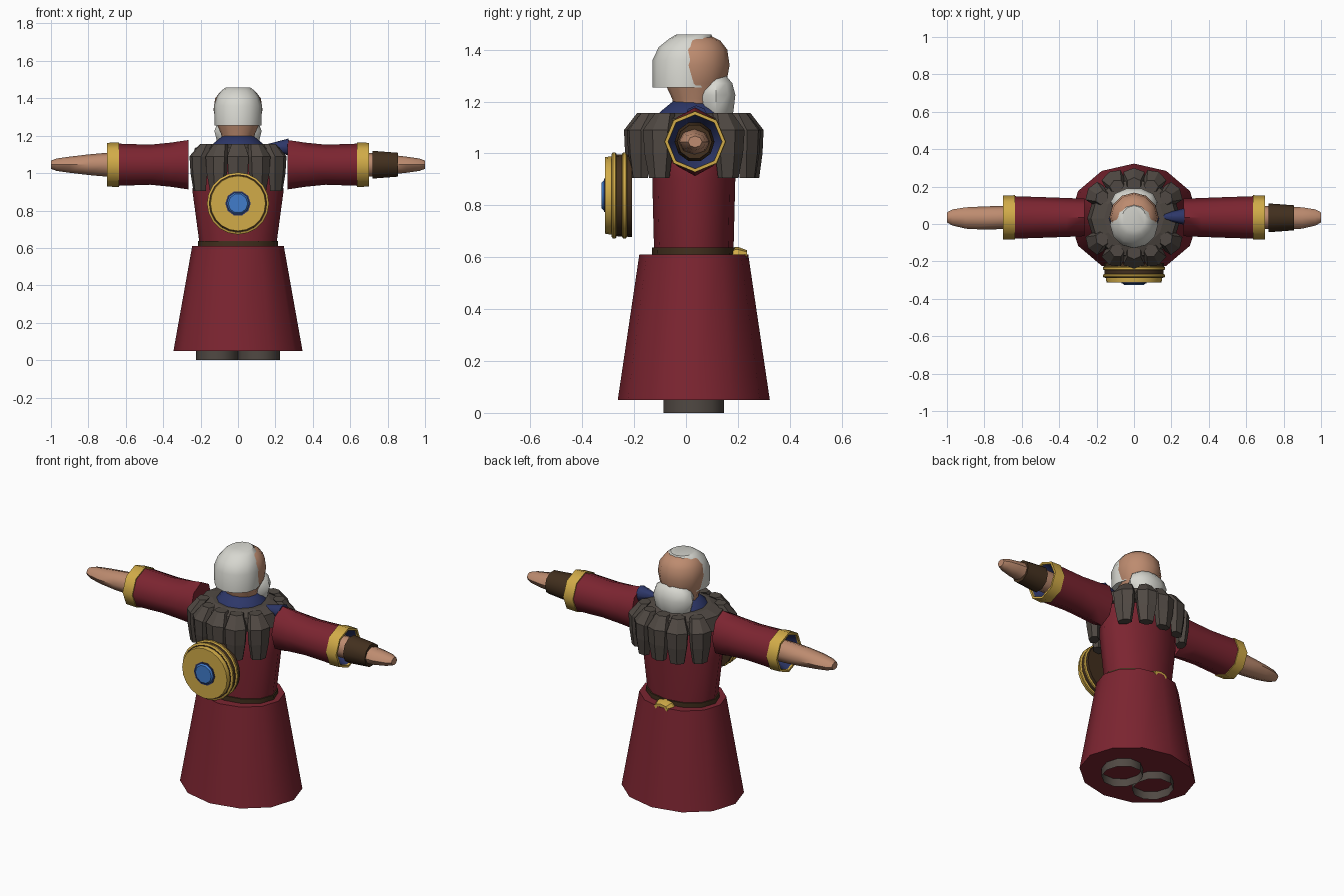
import bpy, bmesh, math
from math import radians, sin, cos, pi
from mathutils import Matrix, Vector

if "Cube" in bpy.data.objects:
    bpy.data.objects.remove(bpy.data.objects["Cube"], do_unlink=True)


def material(name, rgb):
    m = bpy.data.materials.new(name)
    m.use_nodes = True
    m.diffuse_color = (*rgb, 1)
    bsdf = m.node_tree.nodes["Principled BSDF"]
    bsdf.inputs["Base Color"].default_value = (*rgb, 1)
    bsdf.inputs["Roughness"].default_value = 0.8
    return m


RED = material("robe red", (0.2, 0.018, 0.03))
GOLD = material("gold trim", (0.64, 0.41, 0.065))
BROWN = material("dark leather", (0.055, 0.029, 0.013))
GREY = material("grey fur", (0.08, 0.066, 0.056))
BLUE = material("navy lining", (0.026, 0.038, 0.14))
GEM = material("bright blue gem", (0.053, 0.2, 0.6))
SKIN = material("skin", (0.51, 0.26, 0.16))
WHITE = material("white hair", (0.68, 0.68, 0.63))

MID_Y = 0.03     # depth centre of the body
ARM_Z = 1.045    # height of the straight arms

# Local (u, v, t) to world, for lofts running along each axis
AXES = {
    "z": lambda u, v, t: Vector((u, v, t)),
    "y": lambda u, v, t: Vector((u, t, v)),
    "x": lambda u, v, t: Vector((t, u, v)),
}


def loft(name, rings, mat, axis="z", sides=12, centre=(0, 0), caps=(True, True),
         sharp=50, turn=0.0, matrix=None):
    """Join rings of (t, radius_u, radius_v, shift_u, shift_v) along an axis."""
    bm = bmesh.new()
    loops = []
    for ring in rings:
        t, ru, rv, su, sv = (tuple(ring) + (0, 0))[:5]
        loop = []
        for i in range(sides):
            a = 2 * pi * i / sides + turn
            loop.append(bm.verts.new(AXES[axis](
                centre[0] + su + ru * cos(a), centre[1] + sv + rv * sin(a), t)))
        loops.append(loop)
    for low, high in zip(loops, loops[1:]):
        for i in range(sides):
            j = (i + 1) % sides
            bm.faces.new((low[i], low[j], high[j], high[i]))
    if caps[0]:
        bm.faces.new(loops[0])
    if caps[1]:
        bm.faces.new(loops[-1])
    bmesh.ops.recalc_face_normals(bm, faces=bm.faces)
    if matrix:
        bm.transform(matrix)
    for f in bm.faces:
        f.smooth = sharp > 0
    for e in bm.edges:
        e.smooth = e.calc_face_angle(pi) < radians(sharp)
    mesh = bpy.data.meshes.new(name)
    bm.to_mesh(mesh)
    bm.free()
    mesh.materials.append(mat)
    obj = bpy.data.objects.new(name, mesh)
    bpy.context.collection.objects.link(obj)
    return obj


def round_rings(profile):
    return [(t, r, r) for t, r in profile]


BODY = (0, MID_Y)

# Robe: skirt, torso, belt, buckle
loft("skirt", [(0.05, 0.345, 0.293), (0.61, 0.245, 0.21)], RED, centre=BODY)
loft("torso", [(0.58, 0.2, 0.152), (0.9, 0.243, 0.16), (1.05, 0.235, 0.16),
               (1.14, 0.17, 0.14)], RED, centre=BODY)
loft("belt", [(0.6, 0.213, 0.16), (0.637, 0.214, 0.161)], BROWN, centre=BODY)
loft("buckle", [(0.16, 0.05, 0.03), (0.2, 0.06, 0.035), (0.235, 0.045, 0.022)],
     GOLD, "y", 8, (0, 0.605), sharp=30)

# Boots: open tubes under the skirt
for side, label in ((1, "left"), (-1, "right")):
    loft(label + "_boot", [(0, 0.113, 0.122), (0.1, 0.113, 0.122)], GREY, sides=10,
         centre=(side * 0.111, MID_Y), caps=(False, False))

# Fur mantle: sloping yoke with hanging flat-faced tufts, none under the arms
loft("mantle_yoke", [(1.06, 0.25, 0.22), (1.135, 0.23, 0.21), (1.155, 0.16, 0.15)],
     GREY, centre=BODY, sharp=0)
tuft = [(0.905, 0.03, 0.043, 0.222), (1.0, 0.038, 0.06, 0.227),
        (1.09, 0.04, 0.066, 0.229), (1.155, 0.034, 0.04, 0.185)]
for half in (0, 180):
    for n, angle in enumerate((33, 62, 90, 118, 147)):
        spin = Matrix.Translation((0, MID_Y, 0)) @ Matrix.Rotation(radians(angle + half), 4, "Z")
        stretch = 1 + 0.12 * abs(cos(radians(angle)))
        loft(f"mantle_tuft_{n + 1 + half // 36}",
             [(t, u, v, s * stretch) for t, u, v, s in tuft],
             GREY, sides=6, sharp=0, matrix=spin)

# Neck collar
loft("collar", round_rings([(1.12, 0.155), (1.16, 0.13), (1.205, 0.075)]), BLUE, centre=BODY)

# Head, hair shell set back from the face, and beard
loft("head", round_rings([(1.17, 0.085), (1.21, 0.09), (1.27, 0.118), (1.34, 0.131),
                          (1.4, 0.122), (1.435, 0.095), (1.452, 0.06)]),
     SKIN, sides=12, centre=(0, 0.037))
loft("hair", [(1.255, 0.125, 0.125, 0, -0.005), (1.36, 0.128, 0.125, 0, -0.004),
              (1.41, 0.112, 0.11, 0, 0.005), (1.442, 0.088, 0.085, 0, 0.02),
              (1.458, 0.065, 0.068, 0, 0.03)], WHITE, sides=12, sharp=35)
loft("beard", [(1.12, 0.08, 0.05), (1.16, 0.11, 0.07), (1.225, 0.126, 0.078),
               (1.27, 0.11, 0.066), (1.305, 0.06, 0.035)],
     WHITE, sides=10, centre=(0, 0.116))

# Arms: sleeve, cuff, lining and hand, mirrored across the body
for side, label in ((1, "left"), (-1, "right")):
    arm = dict(axis="x", sides=8, centre=(MID_Y + 0.005, ARM_Z),
               matrix=Matrix.Diagonal((side, 1, 1, 1)))
    loft(label + "_sleeve", [(0.265, 0.1, 0.132), (0.36, 0.104, 0.118), (0.47, 0.108, 0.107),
                             (0.65, 0.114, 0.113)], RED, caps=(True, False), **arm)
    loft(label + "_cuff", round_rings([(0.635, 0.105), (0.635, 0.119), (0.7, 0.117),
                                       (0.7, 0.104), (0.635, 0.1)]),
         GOLD, caps=(False, False), **arm)
    loft(label + "_sleeve_lining", round_rings([(0.69, 0.104), (0.6, 0.06)]),
         BLUE, caps=(False, True), **arm)
    loft(label + "_hand", [(0.58, 0.058, 0.066), (0.7, 0.062, 0.064), (0.8, 0.062, 0.055, -0.003),
                           (0.9, 0.057, 0.043, -0.003), (0.97, 0.043, 0.033),
                           (1.0, 0.027, 0.022)], SKIN, **arm)

# Leather bracer and shoulder lining on the left arm only
loft("left_bracer", [(0.72, 0.077, 0.078), (0.855, 0.067, 0.067)], BROWN, "x", 10,
     (MID_Y + 0.003, ARM_Z))
loft("left_shoulder_lining", round_rings([(0.13, 0.008), (0.27, 0.045)]), BLUE, "x", 8,
     (0.04, 1.14))

# Round shield: leather drum, gold rims, face plate and gem
SHIELD = dict(axis="y", sides=20, centre=(0, 0.838), sharp=40)
loft("shield_drum", round_rings([(-0.288, 0.156), (-0.208, 0.16)]), BROWN, **SHIELD)
for n, y in enumerate((-0.237, -0.277)):
    loft(f"shield_rim_{n + 1}", round_rings([(y - 0.01, 0.159), (y - 0.005, 0.166),
                                             (y + 0.005, 0.166), (y + 0.01, 0.159)]),
         GOLD, **SHIELD)
loft("shield_face", round_rings([(-0.313, 0.147), (-0.297, 0.15), (-0.285, 0.15)]), GOLD, **SHIELD)
SHIELD["sides"] = 10
loft("shield_gem_seat", round_rings([(-0.317, 0.068), (-0.31, 0.068)]), BLUE, **SHIELD)
loft("shield_gem", round_rings([(-0.325, 0.052), (-0.315, 0.062)]), GEM, **SHIELD)
